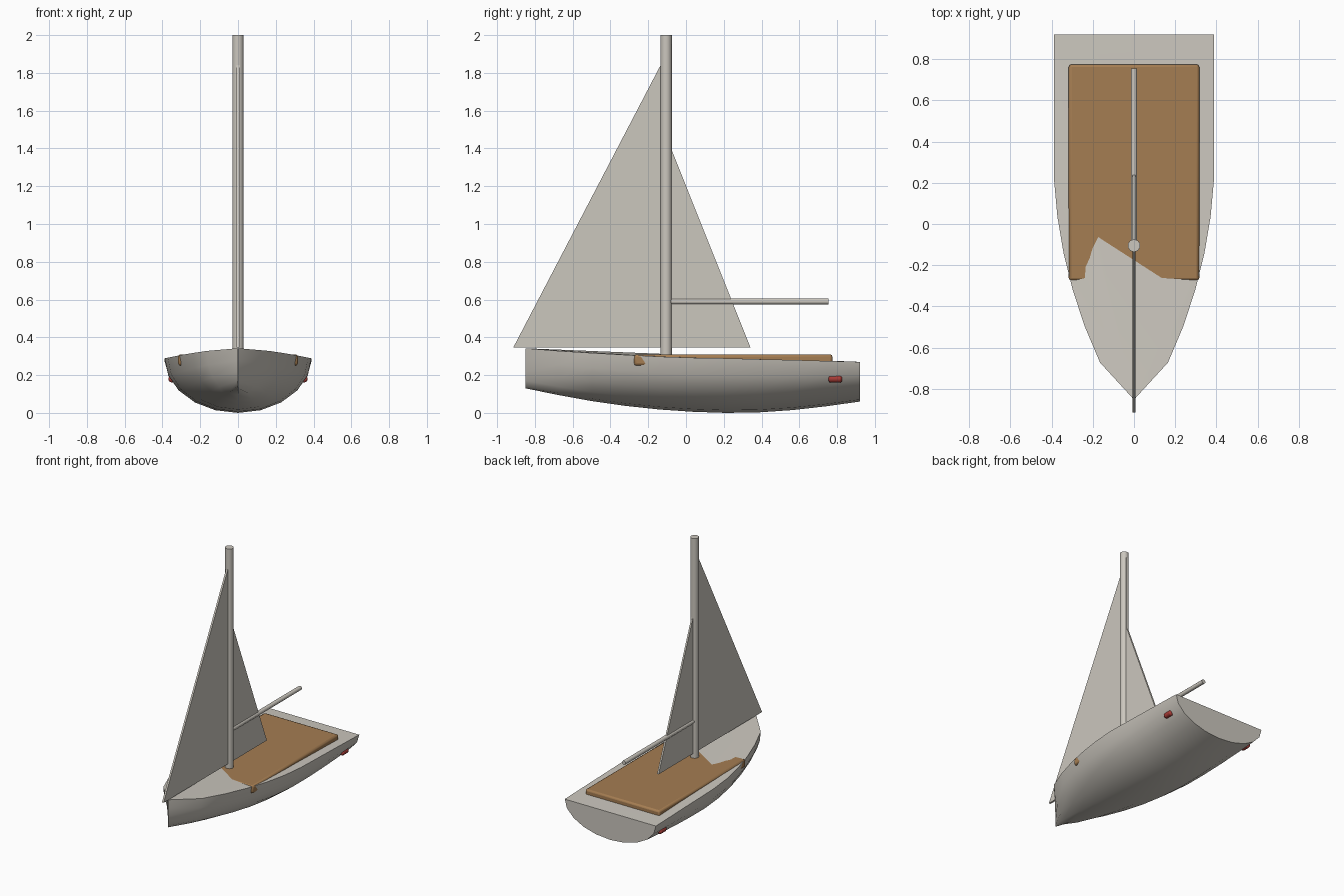
import bpy, bmesh, math
from mathutils import Vector

cube = bpy.data.objects.get("Cube")
if cube:
    bpy.data.objects.remove(cube, do_unlink=True)


def material(name, rgb):
    mat = bpy.data.materials.new(name)
    mat.use_nodes = True
    mat.diffuse_color = (*rgb, 1)
    mat.node_tree.nodes["Principled BSDF"].inputs["Base Color"].default_value = (*rgb, 1)
    return mat


GREY = material("warm_grey", (0.60, 0.57, 0.515))
WOOD = material("wood_brown", (0.376, 0.205, 0.084))
RED = material("light_red", (0.40, 0.045, 0.038))


def finish(name, bm, mat, angle=None, bevel=0, segments=2):
    bmesh.ops.recalc_face_normals(bm, faces=bm.faces)
    mesh = bpy.data.meshes.new(name)
    bm.to_mesh(mesh)
    bm.free()
    mesh.materials.append(mat)
    obj = bpy.data.objects.new(name, mesh)
    bpy.context.collection.objects.link(obj)
    if bevel:
        mod = obj.modifiers.new("rounded_edges", 'BEVEL')
        mod.width, mod.segments = bevel, segments
        mod.limit_method = 'ANGLE'
        mod.angle_limit = math.radians(50)
    if angle:
        bpy.ops.object.select_all(action='DESELECT')
        obj.select_set(True)
        bpy.context.view_layer.objects.active = obj
        bpy.ops.object.shade_smooth_by_angle(angle=math.radians(angle))
    return obj


def rod(name, start, end, radius, sides, mat, bevel=0):
    start, end = Vector(start), Vector(end)
    axis = end - start
    bm = bmesh.new()
    bmesh.ops.create_cone(bm, cap_ends=True, segments=sides, radius1=radius,
                          radius2=radius, depth=axis.length)
    bmesh.ops.rotate(bm, verts=bm.verts, matrix=axis.to_track_quat('Z', 'Y').to_matrix())
    bmesh.ops.translate(bm, verts=bm.verts, vec=(start + end) / 2)
    return finish(name, bm, mat, 50, bevel)


def sail(name, corners, thickness):
    bm = bmesh.new()
    face = bm.faces.new([bm.verts.new((-thickness / 2, y, z)) for y, z in corners])
    out = bmesh.ops.extrude_face_region(bm, geom=[face])["geom"]
    bmesh.ops.translate(bm, vec=(thickness, 0, 0),
                        verts=[v for v in out if isinstance(v, bmesh.types.BMVert)])
    return finish(name, bm, GREY)


# Hull: half-elliptical sections lofted from bow to stern (half beam, rail, keel)
BOW, STERN, ARC = -0.85, 0.92, 10
beam = [0.003, 0.165, 0.24, 0.298, 0.342, 0.372] + [0.388] * 5
rail = [0.342, 0.328, 0.317, 0.307, 0.298, 0.292, 0.289, 0.284, 0.28, 0.275, 0.27]
keel = [0.13, 0.094, 0.062, 0.037, 0.018, 0.006, 0.0, 0.003, 0.015, 0.035, 0.06]
bm = bmesh.new()
rows = []
for i, (b, top, low) in enumerate(zip(beam, rail, keel)):
    y = BOW + (STERN - BOW) * i / (len(beam) - 1)
    angles = [math.pi * k / ARC for k in range(ARC + 1)]
    rows.append([bm.verts.new((-b * math.cos(a), y, top - (top - low) * math.sin(a)))
                 for a in angles])
for r0, r1 in zip(rows, rows[1:]):
    for k in range(ARC):
        bm.faces.new((r0[k], r0[k + 1], r1[k + 1], r1[k]))
bm.faces.new(rows[0])
bm.faces.new(rows[-1])

# Deck: fans of triangles from the bow and from the right stern corner
right, left = [r[0] for r in rows], [r[-1] for r in rows]
bow, corner, split = right[0], right[-1], 4
for i in range(1, len(rows) - 1):
    bm.faces.new((bow, right[i], right[i + 1]))
for i in range(len(rows) - 1):
    bm.faces.new((bow if i < split else corner, left[i], left[i + 1]))
bm.faces.new((bow, corner, left[split]))
finish("hull", bm, GREY, 40)

# Wooden deck panel
bm = bmesh.new()
bmesh.ops.create_cube(bm, size=1)
bmesh.ops.scale(bm, verts=bm.verts, vec=(0.634, 1.05, 0.06))
bmesh.ops.translate(bm, verts=bm.verts, vec=(0, 0.25, 0.28))
finish("deck_panel", bm, WOOD, 40, 0.013)

# Mast and boom
MAST_Y = -0.105
rod("mast", (0, MAST_Y, 0.27), (0, MAST_Y, 2.0), 0.031, 10, GREY)
rod("boom", (0, MAST_Y, 0.59), (0, 0.755, 0.59), 0.016, 10, GREY)

# Sails
sail("front_sail", [(-0.915, 0.345), (-0.075, 0.345), (-0.075, 1.955)], 0.014)
sail("rear_sail", [(MAST_Y, 0.345), (0.342, 0.345), (MAST_Y, 1.465)], 0.013)

# Side lights near the stern
for side, x in (("left", 0.349), ("right", -0.349)):
    rod(side + "_side_light", (x, 0.755, 0.18), (x, 0.826, 0.18), 0.02, 10, RED, 0.01)
